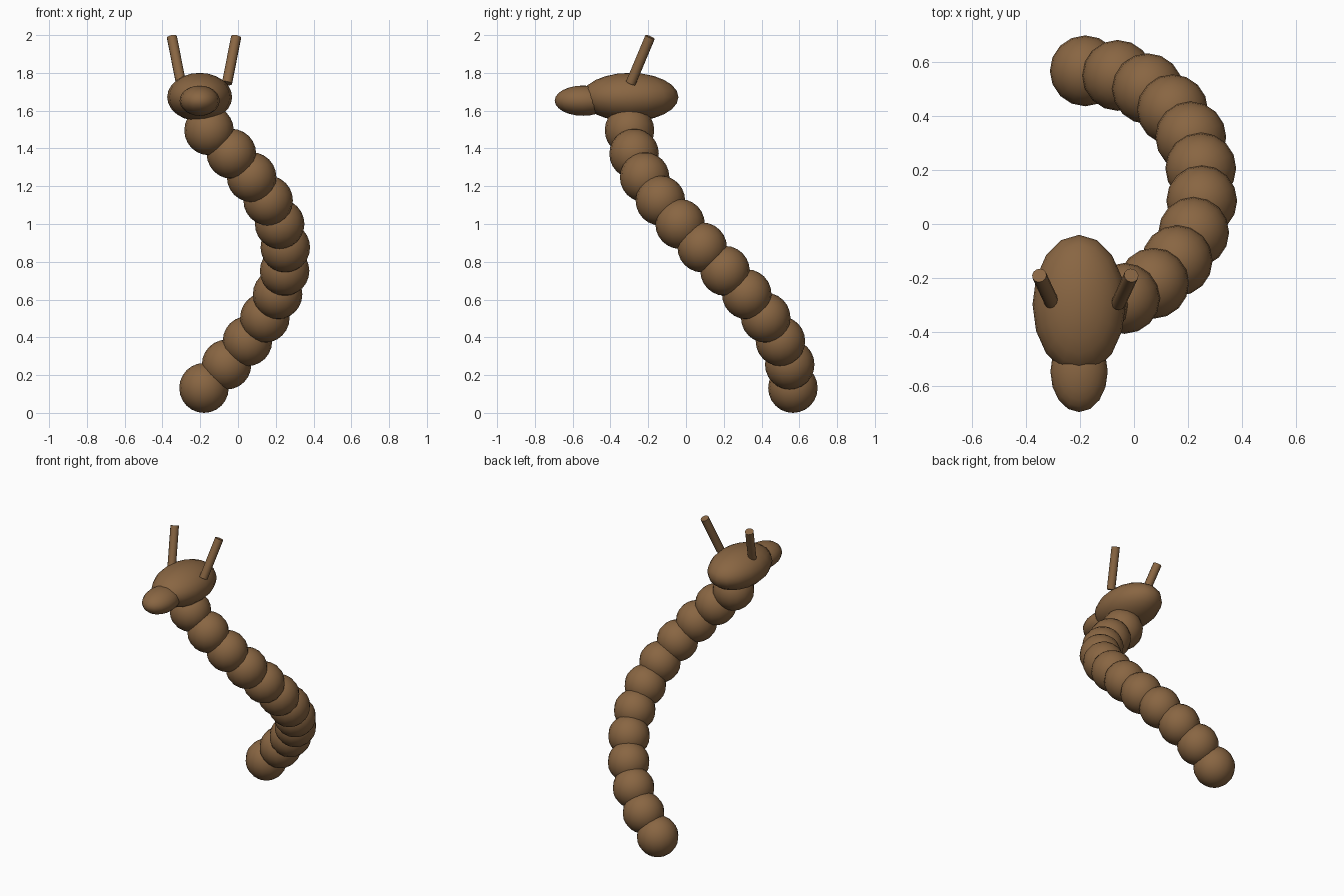
import bpy
import math
from mathutils import Vector

if "Cube" in bpy.data.objects:
    bpy.data.objects.remove(bpy.data.objects["Cube"])

brown = bpy.data.materials.new("brown")
brown.diffuse_color = (0.25, 0.132, 0.055, 1)
brown.use_nodes = True
brown.node_tree.nodes["Principled BSDF"].inputs["Base Color"].default_value = brown.diffuse_color


def finish(name):
    ob = bpy.context.object
    ob.name = name
    ob.data.materials.append(brown)
    bpy.ops.object.shade_smooth_by_angle(angle=math.radians(40))
    return ob


def ellipsoid(name, centre, radii, segments=16, rings=12):
    bpy.ops.mesh.primitive_uv_sphere_add(segments=segments, ring_count=rings, radius=1, location=centre)
    bpy.context.object.scale = radii
    bpy.ops.object.transform_apply(location=False, rotation=False, scale=True)
    return finish(name)


def rod(name, start, end, radius):
    start, end = Vector(start), Vector(end)
    axis = end - start
    bpy.ops.mesh.primitive_cylinder_add(vertices=12, radius=radius, depth=axis.length,
                                        location=(start + end) / 2)
    bpy.context.object.rotation_mode = 'QUATERNION'
    bpy.context.object.rotation_quaternion = axis.to_track_quat('Z', 'Y')
    return finish(name)


# Body: a rising half turn of overlapping balls
AXIS_X, AXIS_Y, TURN = -0.18, 0.133, 0.433
for i in range(12):
    a = math.pi / 2 - 0.28 * i
    centre = (AXIS_X + TURN * math.cos(a), AXIS_Y + TURN * math.sin(a), 0.132 + 0.124 * i)
    ellipsoid(f"body_segment_{i + 1}", centre, (0.131, 0.131, 0.132))

# Head and snout
ellipsoid("head", (-0.203, -0.297, 1.672), (0.172, 0.257, 0.128))
ellipsoid("snout", (-0.203, -0.545, 1.653), (0.106, 0.15, 0.08))

# Pair of leaning horns
for side, name in ((-1, "left_horn"), (1, "right_horn")):
    rod(name, (AXIS_X + side * 0.122, -0.293, 1.745), (AXIS_X + side * 0.17, -0.19, 1.99), 0.027)
